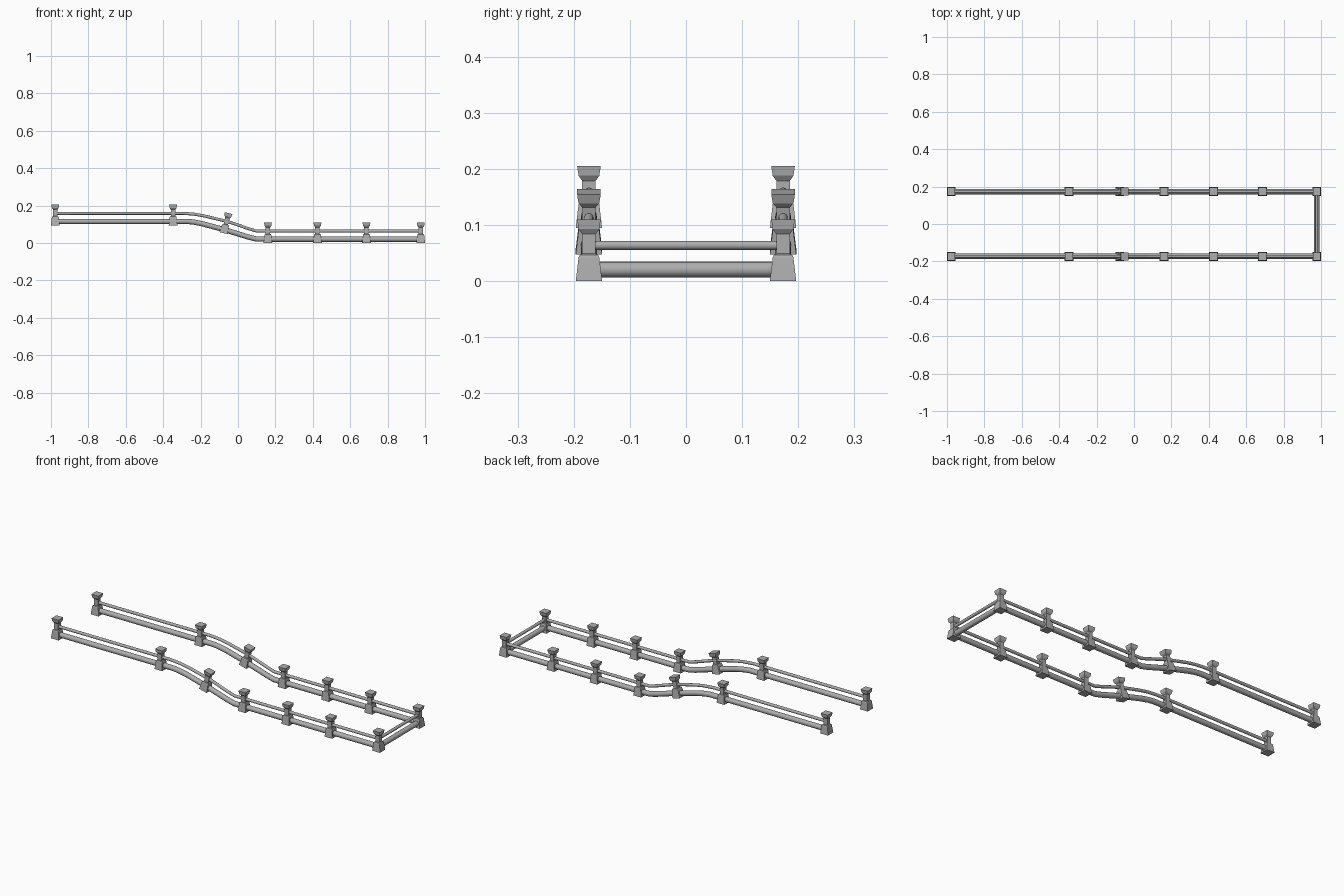
import bpy, bmesh, math
from mathutils import Vector

cube = bpy.data.objects.get("Cube")
if cube:
    bpy.data.objects.remove(cube, do_unlink=True)

stone = bpy.data.materials.new("grey stone")
stone.use_nodes = True
GREY = (0.42, 0.42, 0.42, 1)
stone.diffuse_color = GREY
stone.node_tree.nodes["Principled BSDF"].inputs["Base Color"].default_value = GREY

SIDE_Y = 0.173   # distance of each fence from the middle
END_X = 0.977    # distance of the end posts from the middle
RISE = 0.095     # height of the raised section


def add_mesh(name, bm):
    bmesh.ops.recalc_face_normals(bm, faces=bm.faces)
    mesh = bpy.data.meshes.new(name)
    bm.to_mesh(mesh)
    bm.free()
    mesh.materials.append(stone)
    obj = bpy.data.objects.new(name, mesh)
    bpy.context.collection.objects.link(obj)
    return obj


def add_post(name, x, y, z, tilt=0):
    """Square post: tapered plinth, slim neck and flared cap."""
    profile = [(0.0235, 0), (0.0185, 0.042), (0.0165, 0.047), (0.012, 0.049),
               (0.012, 0.084), (0.0185, 0.093), (0.021, 0.11)]
    bm = bmesh.new()
    rings = [[bm.verts.new((sx * r, sy * r, h))
              for sx, sy in ((-1, -1), (1, -1), (1, 1), (-1, 1))]
             for r, h in profile]
    for low, high in zip(rings, rings[1:]):
        for i in range(4):
            j = (i + 1) % 4
            bm.faces.new((low[i], low[j], high[j], high[i]))
    bm.faces.new(rings[0][::-1])
    bm.faces.new(rings[-1])
    obj = add_mesh(name, bm)
    obj.location = (x, y, z)
    obj.rotation_euler.y = tilt


def add_rail(name, points, radius, sides=16):
    """Round rail swept along a path, with mitred joints."""
    points = [Vector(p) for p in points]
    bm = bmesh.new()
    rings = []
    for i, p in enumerate(points):
        before = (p - points[i - 1]).normalized() if i else None
        after = (points[i + 1] - p).normalized() if i + 1 < len(points) else None
        along = ((before or after) + (after or before)).normalized()
        across = along.cross(Vector((0, 0, 1))).normalized()
        up = across.cross(along)
        angles = [math.tau * k / sides for k in range(sides)]
        rings.append([bm.verts.new(p + radius * (across * math.cos(a) + up * math.sin(a)))
                      for a in angles])
    for a, b in zip(rings, rings[1:]):
        for k in range(sides):
            n = (k + 1) % sides
            bm.faces.new((a[k], a[n], b[n], b[k]))
    bm.faces.new(rings[0])
    bm.faces.new(rings[-1])
    obj = add_mesh(name, bm)
    bpy.ops.object.select_all(action='DESELECT')
    obj.select_set(True)
    bpy.context.view_layer.objects.active = obj
    bpy.ops.object.shade_smooth_by_angle(angle=math.radians(40))


# Rail paths along the side, as (x, z)
lower_path = [(-END_X, 0.116), (-0.27, 0.116), (-0.235, 0.112), (-0.19, 0.103),
              (-0.07, 0.071), (0.06, 0.031), (0.10, 0.021), (END_X, 0.021)]
upper_path = [(-END_X, 0.159), (-0.29, 0.159), (-0.23, 0.154), (-0.18, 0.145),
              (-0.055, 0.115), (0.06, 0.076), (0.10, 0.064), (END_X, 0.064)]

# Two mirrored side fences
for side, y in (("right", -SIDE_Y), ("left", SIDE_Y)):
    add_rail(side + "_lower_rail", [(x, y, z) for x, z in lower_path], 0.014)
    add_rail(side + "_upper_rail", [(x, y, z) for x, z in upper_path], 0.008)
    for i, x in enumerate((-END_X, -0.347)):
        add_post(f"{side}_high_post_{i + 1}", x, y, RISE)
    add_post(side + "_slope_post", -0.077, y, 0.053, math.radians(14))
    for i, x in enumerate((0.16, 0.425, 0.687, END_X)):
        add_post(f"{side}_low_post_{i + 1}", x, y, 0)

# Rails closing the low end
add_rail("end_lower_rail", [(END_X, -SIDE_Y, 0.021), (END_X, SIDE_Y, 0.021)], 0.014)
add_rail("end_upper_rail", [(END_X, -SIDE_Y, 0.064), (END_X, SIDE_Y, 0.064)], 0.008)
